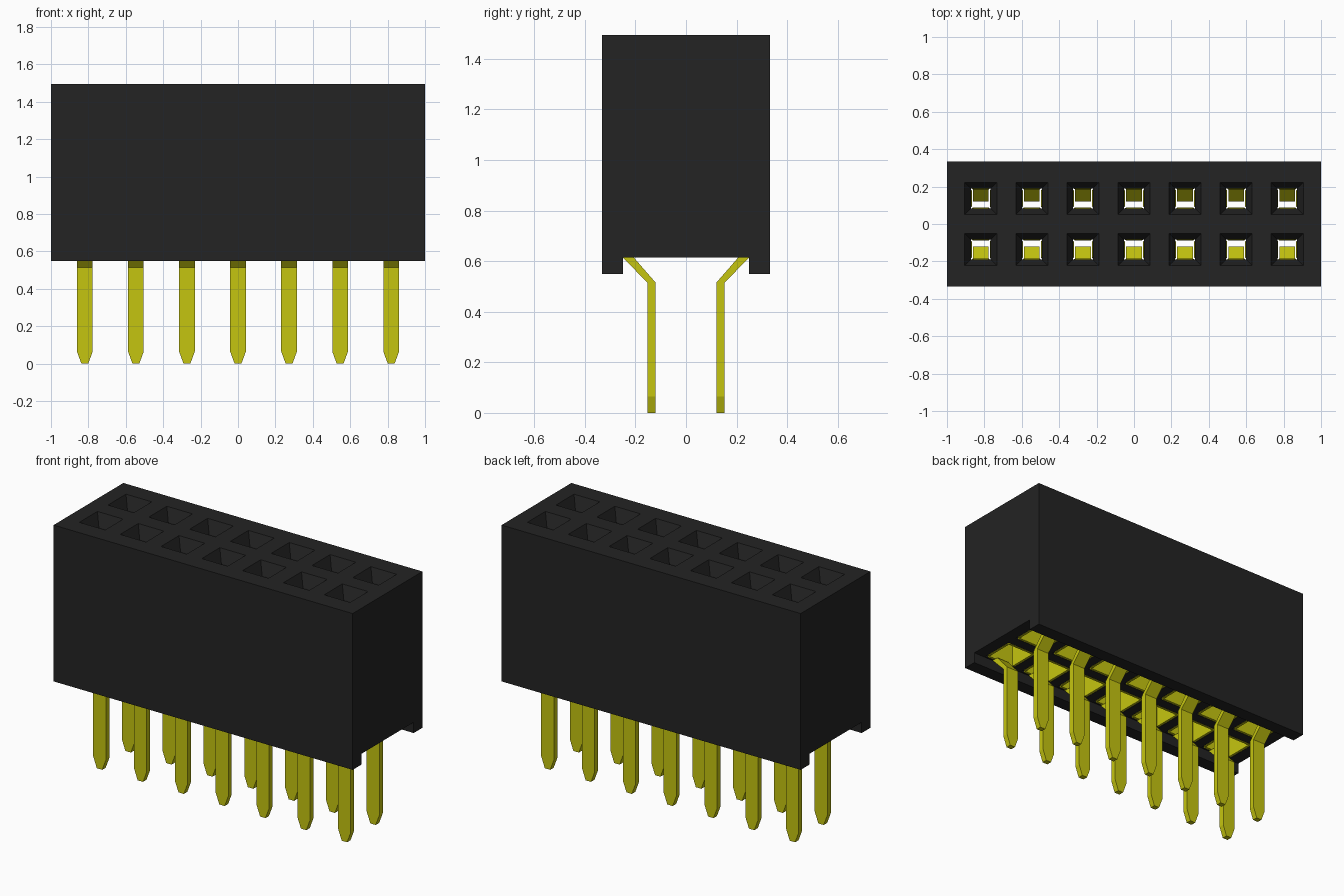
import bpy, bmesh
from math import pi
from mathutils import Matrix

cube = bpy.data.objects.get("Cube")
if cube:
    bpy.data.objects.remove(cube, do_unlink=True)

PITCH = 0.273
ROW_Y = PITCH / 2
CEILING = 0.615


def material(name, color):
    mat = bpy.data.materials.new(name)
    mat.use_nodes = True
    mat.diffuse_color = color
    mat.node_tree.nodes["Principled BSDF"].inputs["Base Color"].default_value = color
    return mat


black = material("black plastic", (0.017, 0.017, 0.017, 1))
yellow = material("yellow metal", (0.56, 0.56, 0.005, 1))


def loft(bm, sections, matrix=Matrix()):
    """Closed solid through rectangles given as (half x, y low, y high, z)."""
    rings = []
    for hx, lo, hi, z in sections:
        corners = [(-hx, lo, z), (hx, lo, z), (hx, hi, z), (-hx, hi, z)]
        rings.append([bm.verts.new(matrix @ Matrix.Translation(c).to_translation()) for c in corners])
    for a, b in zip(rings, rings[1:]):
        for i in range(4):
            j = (i + 1) % 4
            bm.faces.new((a[i], a[j], b[j], b[i]))
    bm.faces.new(rings[0][::-1])
    bm.faces.new(rings[-1])


def finish(name, bm, mat):
    bmesh.ops.recalc_face_normals(bm, faces=bm.faces)
    mesh = bpy.data.meshes.new(name)
    bm.to_mesh(mesh)
    bm.free()
    mesh.materials.append(mat)
    obj = bpy.data.objects.new(name, mesh)
    bpy.context.collection.objects.link(obj)
    return obj


# Socket places: the front row is the back row turned half round
places = [Matrix.Rotation(turn, 4, 'Z') @ Matrix.Translation(((i - 3) * PITCH, ROW_Y, 0))
          for turn in (0, pi) for i in range(7)]

# Housing: bridge-shaped end profile extruded along x
profile = [(-0.333, 0.55), (-0.25, 0.55), (-0.25, CEILING), (0.25, CEILING),
           (0.25, 0.55), (0.333, 0.55), (0.333, 1.495), (-0.333, 1.495)]
bm = bmesh.new()
face = bm.faces.new([bm.verts.new((-1, y, z)) for y, z in profile])
side = bmesh.ops.extrude_face_region(bm, geom=[face])
bmesh.ops.translate(bm, vec=(2, 0, 0),
                    verts=[v for v in side["geom"] if isinstance(v, bmesh.types.BMVert)])
housing = finish("housing", bm, black)

# Socket cutters: funnel, narrow throat, wide chamber open below
bm = bmesh.new()
for place in places:
    loft(bm, [(h, -h, h, z) for h, z in
              [(0.104, 0.58), (0.104, 1.37), (0.053, 1.37), (0.053, 1.42),
               (0.086, 1.495), (0.086, 1.52)]], place)
cutter = finish("socket_cutter", bm, black)
cutter.hide_render = True
cutter.hide_viewport = True
cut = housing.modifiers.new("sockets", 'BOOLEAN')
cut.operation = 'DIFFERENCE'
cut.solver = 'EXACT'
cut.object = cutter

# Contacts: four spring leaves narrowing towards the throat
bm = bmesh.new()
for place in places:
    for quarter in range(4):
        loft(bm, [(0.088, 0.088, 0.102, CEILING), (0.088, 0.088, 0.102, 0.75),
                  (0.042, 0.048, 0.060, 1.28), (0.042, 0.058, 0.070, 1.365)],
             place @ Matrix.Rotation(quarter * pi / 2, 4, 'Z'))
finish("spring_contacts", bm, yellow)

# Pins: pointed straight leg with a neck bent outwards
bm = bmesh.new()
for place in places:
    inner, outer = 0.12 - ROW_Y, 0.153 - ROW_Y
    loft(bm, [(0.018, inner, outer, 0), (0.042, inner, outer, 0.065),
              (0.042, inner, outer, 0.515),
              (0.042, 0.207 - ROW_Y, 0.25 - ROW_Y, CEILING)], place)
finish("pins", bm, yellow)
